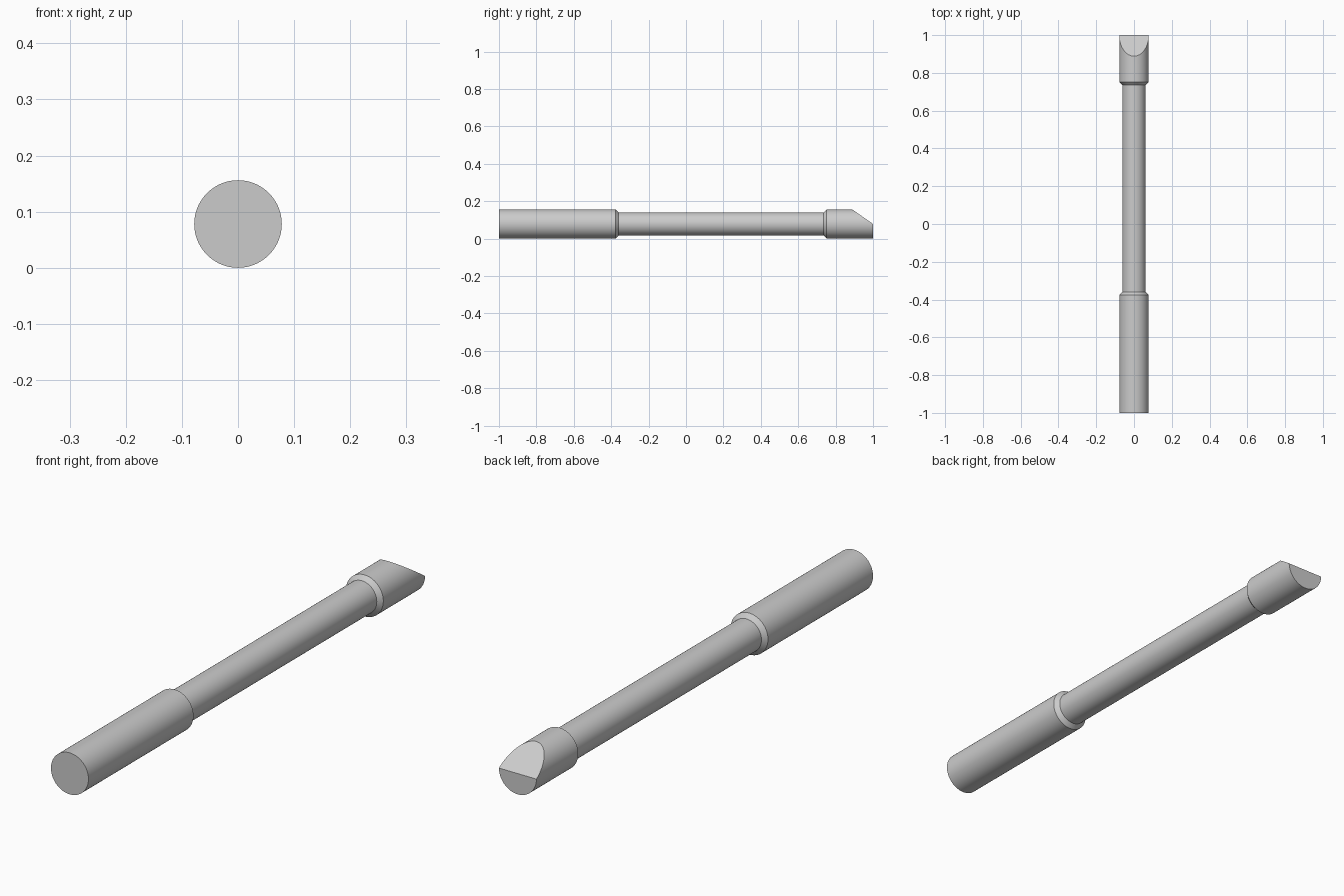
import bpy, bmesh, math
from mathutils import Matrix, Vector

cube = bpy.data.objects.get("Cube")
if cube:
    bpy.data.objects.remove(cube, do_unlink=True)

SIDES = 96
R = 0.078         # handle and head radius, also the axis height
R_SHAFT = 0.062
CHAMFER = R - R_SHAFT

grey = bpy.data.materials.new("plain_grey")
grey.use_nodes = True
colour = (0.6, 0.6, 0.6, 1)
grey.diffuse_color = colour
grey.node_tree.nodes["Principled BSDF"].inputs["Base Color"].default_value = colour


def turned_part(name, profile, cut=None):
    """Turn (y, radius) points round the y axis; optionally slice by a plane."""
    bm = bmesh.new()
    rings = []
    for y, r in profile:
        ring = []
        for i in range(SIDES):
            a = 2 * math.pi * i / SIDES
            ring.append(bm.verts.new((r * math.cos(a), y, R + r * math.sin(a))))
        rings.append(ring)
    for a, b in zip(rings, rings[1:]):
        for i in range(SIDES):
            j = (i + 1) % SIDES
            bm.faces.new((a[i], b[i], b[j], a[j]))
    # Flat caps only on the outer ends of the tool
    for (y, r), ring in zip(profile, rings):
        if abs(y) == 1:
            bm.faces.new(ring if y < 0 else ring[::-1])
    if cut:
        point, normal = cut
        res = bmesh.ops.bisect_plane(
            bm, geom=bm.verts[:] + bm.edges[:] + bm.faces[:], dist=1e-5,
            plane_co=point, plane_no=normal, clear_outer=True)
        edges = [e for e in res["geom_cut"] if isinstance(e, bmesh.types.BMEdge)]
        bmesh.ops.contextual_create(bm, geom=edges)
    bmesh.ops.recalc_face_normals(bm, faces=bm.faces[:])
    mesh = bpy.data.meshes.new(name)
    bm.to_mesh(mesh)
    bm.free()
    mesh.materials.append(grey)
    obj = bpy.data.objects.new(name, mesh)
    bpy.context.collection.objects.link(obj)
    bpy.ops.object.select_all(action="DESELECT")
    obj.select_set(True)
    bpy.context.view_layer.objects.active = obj
    bpy.ops.object.shade_smooth_by_angle(angle=math.radians(30))
    return obj


# Thick handle with a chamfered shoulder
handle_end, head_start = -0.36, 0.736
turned_part("handle", [(-1, R), (handle_end - CHAMFER, R), (handle_end, R_SHAFT)])

# Slim shaft
turned_part("shaft", [(handle_end, R_SHAFT), (head_start, R_SHAFT)])

# Head with a slanted flat running down to the axis at the tip
slope = math.radians(35)
normal = Vector((0, math.sin(slope), math.cos(slope)))
turned_part("head", [(head_start, R_SHAFT), (head_start + CHAMFER, R), (1, R)],
            cut=(Vector((0, 1, R)), normal))
